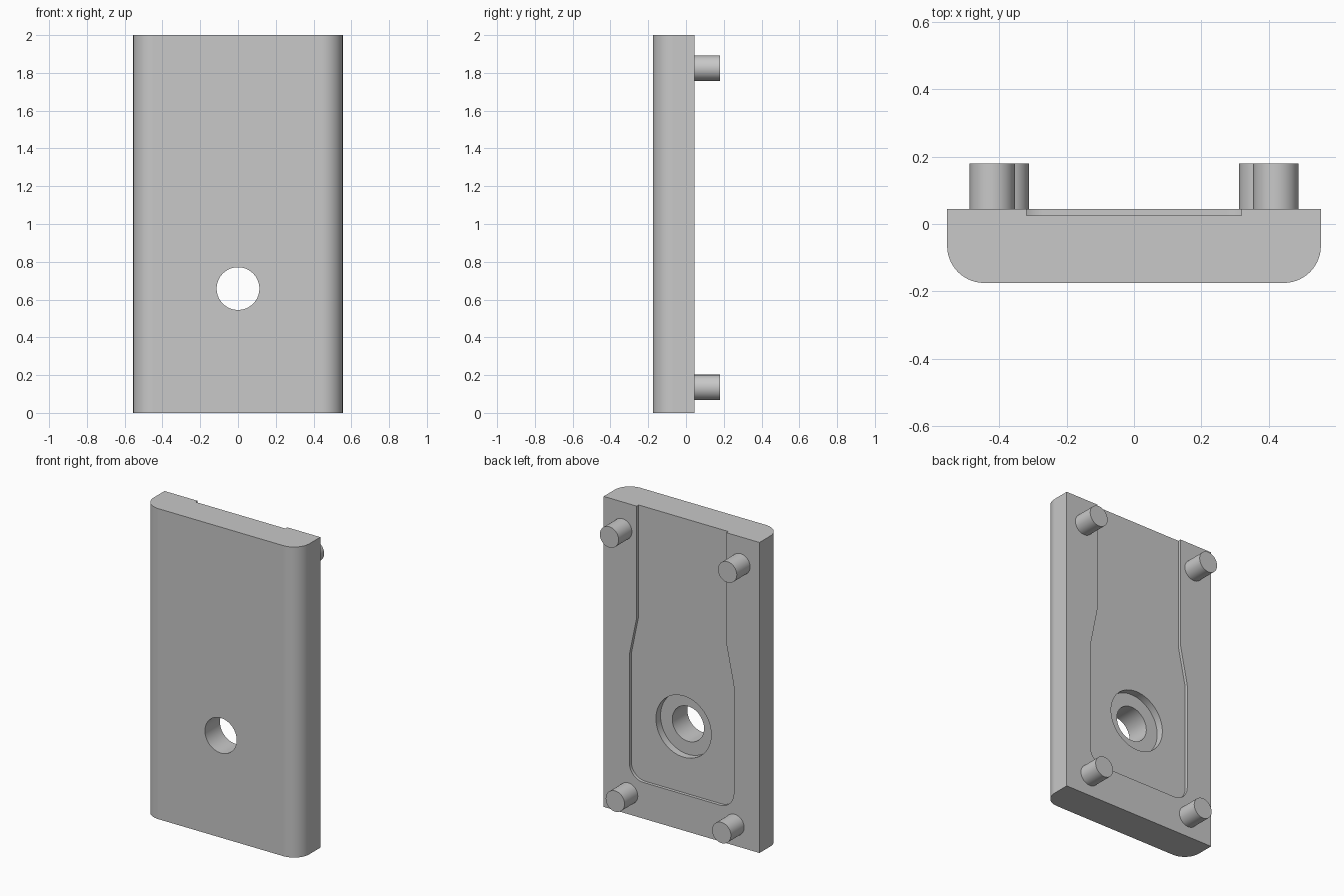
import bpy, bmesh, math
from mathutils import Vector

cube = bpy.data.objects.get("Cube")
if cube:
    bpy.data.objects.remove(cube, do_unlink=True)

WIDTH, HEIGHT = 0.555, 2.0           # half width, full height
FRONT, BACK, PEG_END = -0.175, 0.045, 0.18
RECESS_FLOOR, BORE_FLOOR = 0.025, -0.022
HOLE_Z = 0.658

grey = bpy.data.materials.new("plain grey")
grey.use_nodes = True
colour = (0.58, 0.58, 0.58, 1)
grey.diffuse_color = colour
grey.node_tree.nodes["Principled BSDF"].inputs["Base Color"].default_value = colour


def rounded(corners, steps=14):
    """Outline from (x, y, radius) corners, with each corner turned into an arc."""
    out = []
    for i, (x, y, r) in enumerate(corners):
        p = Vector((x, y))
        if r == 0:
            out.append(p)
            continue
        u = (Vector(corners[i - 1][:2]) - p).normalized()
        v = (Vector(corners[(i + 1) % len(corners)][:2]) - p).normalized()
        half = u.angle(v) / 2
        centre = p + (u + v).normalized() * r / math.sin(half)
        reach = r / math.tan(half)
        a = (p + u * reach - centre).normalized()
        b = (p + v * reach - centre).normalized()
        out += [centre + a.slerp(b, k / steps) * r for k in range(steps + 1)]
    return out


def prism(name, outline, place, sweep):
    """Extrude a flat outline into a solid."""
    bm = bmesh.new()
    face = bm.faces.new([bm.verts.new(place(*p)) for p in outline])
    ext = bmesh.ops.extrude_face_region(bm, geom=[face])
    moved = [g for g in ext["geom"] if isinstance(g, bmesh.types.BMVert)]
    bmesh.ops.translate(bm, verts=moved, vec=sweep)
    bmesh.ops.recalc_face_normals(bm, faces=bm.faces)
    mesh = bpy.data.meshes.new(name)
    bm.to_mesh(mesh)
    bm.free()
    mesh.materials.append(grey)
    obj = bpy.data.objects.new(name, mesh)
    bpy.context.collection.objects.link(obj)
    return obj


def along_y(name, outline, y0, y1):
    return prism(name, outline, lambda x, z: (x, y0, z), (0, y1 - y0, 0))


def circle(x, z, r, n=64):
    return [(x + r * math.cos(math.tau * k / n), z + r * math.sin(math.tau * k / n))
            for k in range(n)]


def activate(obj):
    bpy.ops.object.select_all(action="DESELECT")
    obj.select_set(True)
    bpy.context.view_layer.objects.active = obj


def smooth(obj):
    activate(obj)
    bpy.ops.object.shade_smooth_by_angle(angle=math.radians(30))


# Cover plate with two rounded front edges
plate = prism("cover_plate",
              rounded([(-WIDTH, BACK, 0), (-WIDTH, FRONT, 0.11),
                       (WIDTH, FRONT, 0.11), (WIDTH, BACK, 0)]),
              lambda x, y: (x, y, 0), (0, 0, HEIGHT))

# Shallow rear recess, open at the top and wider below
side = [(0.32, HEIGHT + 0.1, 0), (0.32, 1.28, 0.1), (0.372, 1.03, 0.1), (0.372, 0.233, 0.1)]
recess = rounded(side + [(-x, z, r) for x, z, r in reversed(side)])
cutters = [
    along_y("recess_cutter", recess, RECESS_FLOOR, BACK + 0.1),
    along_y("counterbore_cutter", circle(0, HOLE_Z, 0.197), BORE_FLOOR, BACK + 0.1),
    along_y("hole_cutter", circle(0, HOLE_Z, 0.113), FRONT - 0.1, BACK + 0.1),
]
for cutter in cutters:
    cutter.hide_render = True
    mod = plate.modifiers.new(cutter.name, "BOOLEAN")
    mod.operation, mod.solver, mod.object = "DIFFERENCE", "EXACT", cutter
    activate(plate)
    bpy.ops.object.modifier_apply(modifier=mod.name)
    bpy.data.objects.remove(cutter, do_unlink=True)
smooth(plate)
normals = plate.modifiers.new("flat_face_normals", "WEIGHTED_NORMAL")
normals.keep_sharp = True

# Four locating pegs on the back, the lower pair set closer together
for level, x, z in (("upper", 0.421, 1.825), ("lower", 0.379, 0.135)):
    for hand, sign in (("left", 1), ("right", -1)):
        smooth(along_y(f"{level}_{hand}_peg", circle(sign * x, z, 0.067, 48),
                       BACK - 0.01, PEG_END))
